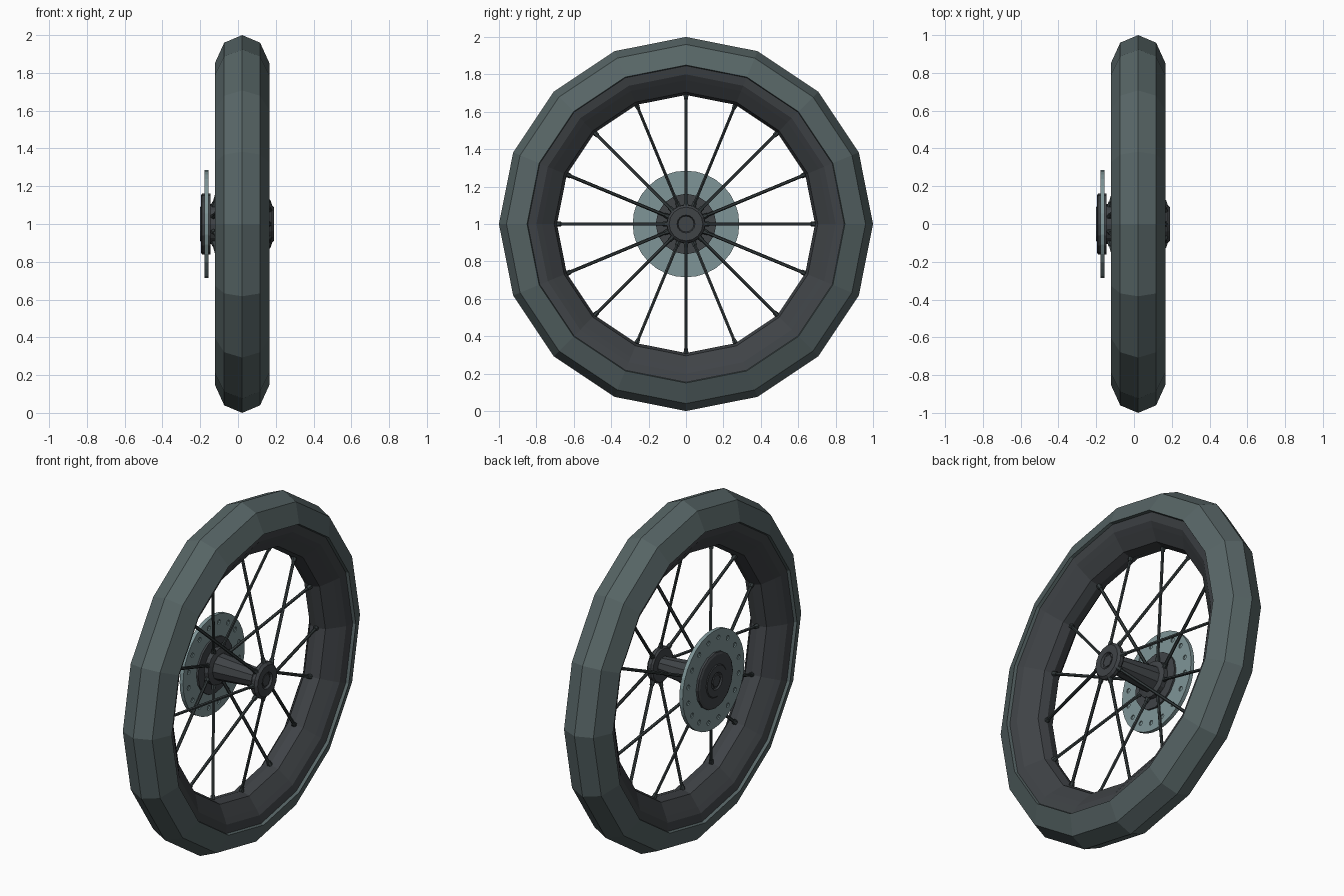
import bpy, bmesh, math
from mathutils import Vector

if "Cube" in bpy.data.objects:
    bpy.data.objects.remove(bpy.data.objects["Cube"])

CX = 0.022            # mid-plane of the tyre
HUB_Z = 1.0           # axle height


def material(name, rgb):
    m = bpy.data.materials.new(name)
    m.diffuse_color = (*rgb, 1)
    m.use_nodes = True
    m.node_tree.nodes["Principled BSDF"].inputs["Base Color"].default_value = m.diffuse_color
    return m


RUBBER = material("rubber", (0.095, 0.13, 0.132))
DARK = material("dark_metal", (0.05, 0.056, 0.062))
SPOKE = material("spoke_metal", (0.035, 0.045, 0.047))
STEEL = material("disc_steel", (0.21, 0.30, 0.31))


def finish(name, bm, mat):
    bmesh.ops.recalc_face_normals(bm, faces=bm.faces)
    me = bpy.data.meshes.new(name)
    bm.to_mesh(me)
    bm.free()
    ob = bpy.data.objects.new(name, me)
    bpy.context.collection.objects.link(ob)
    ob.location.z = HUB_Z
    if mat:
        me.materials.append(mat)
    return ob


def lathe(name, profile, sides, mat, closed=False, caps=False):
    """Spin (x, radius) points around the x axis."""
    bm = bmesh.new()
    rings = []
    for x, r in profile:
        rings.append([bm.verts.new((x, r * math.cos(2 * math.pi * k / sides),
                                    r * math.sin(2 * math.pi * k / sides))) for k in range(sides)])
    pairs = list(zip(rings, rings[1:]))
    if closed:
        pairs.append((rings[-1], rings[0]))
    for a, b in pairs:
        for k in range(sides):
            j = (k + 1) % sides
            bm.faces.new((a[k], a[j], b[j], b[k]))
    if caps:
        bm.faces.new(rings[0])
        bm.faces.new(rings[-1])
    return finish(name, bm, mat)


def mirrored(half):
    """Mirror (offset, radius) points about the tyre mid-plane."""
    pts = half + [(-x, r) for x, r in reversed(half) if x > 0]
    return [(CX + x, r) for x, r in pts]


def rod(bm, a, b, r1, r2, sides=6):
    a, b = Vector(a), Vector(b)
    rot = (b - a).to_track_quat('Z', 'Y').to_matrix().to_4x4()
    rot.translation = (a + b) / 2
    bmesh.ops.create_cone(bm, cap_ends=True, segments=sides, radius1=r1, radius2=r2,
                          depth=(b - a).length, matrix=rot)


# Tyre and rim
lathe("tyre", mirrored([(0.122, 0.845), (0.145, 0.85), (0.095, 0.96), (0, 1.0)][0:4]), 16, RUBBER)
lathe("rim", mirrored([(0.128, 0.85), (0.118, 0.80), (0.098, 0.77), (0.05, 0.705), (0, 0.69)]),
      16, DARK)

# Hub barrel and flanges
lathe("hub_barrel", [(-0.14, 0.085), (-0.11, 0.075), (0.15, 0.05)], 10, DARK, caps=True)
lathe("right_flange", [(0.148, 0.05), (0.148, 0.095), (0.158, 0.103), (0.176, 0.103),
                       (0.19, 0.09), (0.19, 0.048), (0.178, 0.042)], 16, DARK, caps=True)
lathe("left_flange", [(-0.112, 0.08), (-0.12, 0.105), (-0.145, 0.105), (-0.145, 0.162),
                      (-0.19, 0.162), (-0.196, 0.15), (-0.196, 0.095), (-0.2, 0.09),
                      (-0.2, 0.05), (-0.192, 0.044)], 16, DARK, caps=True)
for name, x0, x1 in (("axle_right", 0.17, 0.184), ("axle_left", -0.198, -0.185)):
    lathe(name, [(x0, 0.036), (x1, 0.036)], 6, DARK, caps=True)

# Brake disc with a ring of shallow drillings on both faces
disc = lathe("brake_disc", [(-0.178, 0.15), (-0.178, 0.285), (-0.156, 0.285), (-0.156, 0.15)],
             32, STEEL, closed=True)
bm = bmesh.new()
for k in range(16):
    t = 2 * math.pi * (k + 0.5) / 16
    y, z = 0.237 * math.cos(t), 0.237 * math.sin(t)
    for x0, x1 in ((-0.19, -0.171), (-0.163, -0.144)):
        rod(bm, (x0, y, z), (x1, y, z), 0.014, 0.014, 8)
cutter = finish("disc_drill_cutter", bm, None)
cutter.hide_render = True
cutter.hide_set(True)
mod = disc.modifiers.new("drillings", 'BOOLEAN')
mod.operation = 'DIFFERENCE'
mod.solver = 'EXACT'
mod.object = cutter

# Spokes run alternately to the right and left flange
for k in range(16):
    t = 2 * math.pi * k / 16
    d = Vector((0, math.cos(t), math.sin(t)))
    hub_x = 0.167 if k % 2 == 0 else -0.132
    a = d * 0.095 + Vector((hub_x, 0, 0))
    b = d * 0.692 + Vector((CX, 0, 0))
    u = (b - a).normalized()
    bm = bmesh.new()
    rod(bm, a, b, 0.009, 0.009)
    rod(bm, b - u * 0.025, b, 0.012, 0.015)
    rod(bm, a, a + u * 0.03, 0.015, 0.012)
    finish(f"spoke_{k + 1}", bm, SPOKE)
